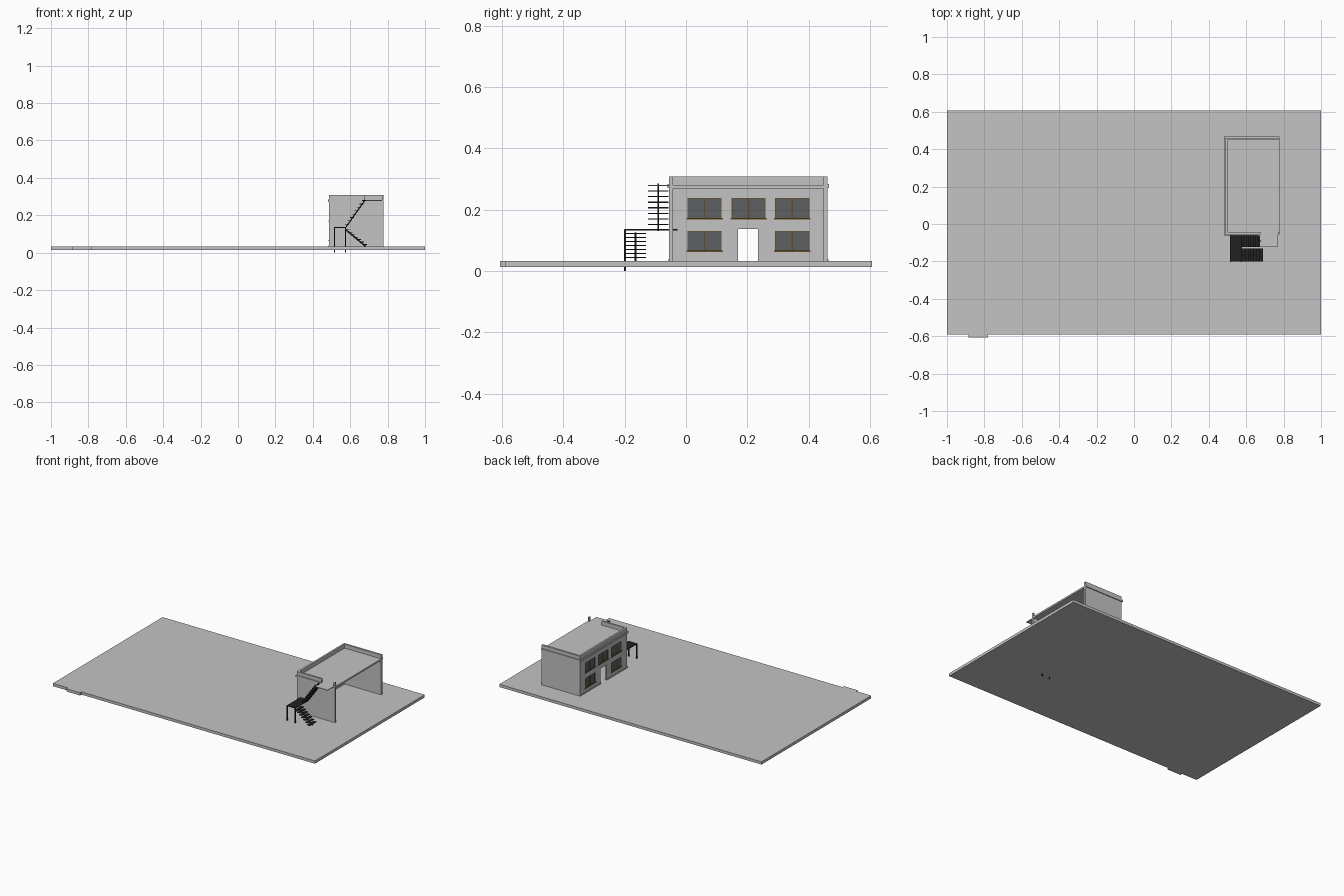
import bpy, bmesh

if "Cube" in bpy.data.objects:
    bpy.data.objects.remove(bpy.data.objects["Cube"])


def mat(name, c):
    m = bpy.data.materials.new(name)
    m.diffuse_color = (*c, 1)
    m.use_nodes = True
    m.node_tree.nodes["Principled BSDF"].inputs["Base Color"].default_value = m.diffuse_color
    return m


GREY = mat("plaster grey", (0.55, 0.55, 0.55))
GLASS = mat("dark glass", (0.11, 0.115, 0.12))
BROWN = mat("brown frame", (0.14, 0.075, 0.015))
IRON = mat("black iron", (0.015, 0.015, 0.015))


def finish(name, bm, m):
    bmesh.ops.recalc_face_normals(bm, faces=bm.faces)
    me = bpy.data.meshes.new(name)
    bm.to_mesh(me)
    bm.free()
    me.materials.append(m)
    ob = bpy.data.objects.new(name, me)
    bpy.context.collection.objects.link(ob)
    return ob


def boxes(name, m, *specs):
    """One object from boxes given as (x0, x1, y0, y1, z0, z1)."""
    bm = bmesh.new()
    for x0, x1, y0, y1, z0, z1 in specs:
        vs = bmesh.ops.create_cube(bm, size=1)["verts"]
        for v in vs:
            v.co.x = x1 if v.co.x > 0 else x0
            v.co.y = y1 if v.co.y > 0 else y0
            v.co.z = z1 if v.co.z > 0 else z0
    return finish(name, bm, m)


def prism(name, m, pts, axis, lo, hi):
    """Extrude a profile: axis 'y' takes (x, z) points, axis 'z' takes (x, y)."""
    bm = bmesh.new()
    f = bm.faces.new([bm.verts.new((a, lo, b) if axis == "y" else (a, b, lo)) for a, b in pts])
    r = bmesh.ops.extrude_face_region(bm, geom=[f])
    d = hi - lo
    bmesh.ops.translate(bm, vec=(0, d, 0) if axis == "y" else (0, 0, d),
                        verts=[v for v in r["geom"] if isinstance(v, bmesh.types.BMVert)])
    return finish(name, bm, m)


X0, X1, Y0, Y1 = 0.487, 0.779, -0.055, 0.461   # building footprint
T, G, ROOF, TOP = 0.013, 0.033, 0.281, 0.308   # wall, ground, roof, parapet

# ground slab with small projecting kerb at the front left
prism("ground_slab", GREY,
      [(-1, -0.59), (-0.885, -0.59), (-0.885, -0.606), (-0.78, -0.606), (-0.78, -0.59),
       (1, -0.59), (1, 0.598), (-1, 0.598)], "z", 0.014, G)
boxes("ground_back_edge", GREY, (-1, 1, 0.598, 0.606, 0.014, G))

# street facade: grid of cells with the openings left out
wins = [(0.005, 0.116, 0.17, 0.238), (0.149, 0.26, 0.17, 0.238), (0.291, 0.402, 0.17, 0.238),
        (0.005, 0.116, 0.064, 0.131), (0.291, 0.402, 0.064, 0.131)]
holes = wins + [(0.17, 0.235, G, 0.137)]
ys = sorted({Y0, Y1, *[h[0] for h in holes], *[h[1] for h in holes]})
zs = sorted({G, TOP, *[h[2] for h in holes], *[h[3] for h in holes]})
bm = bmesh.new()
for a, b in zip(ys, ys[1:]):
    for c, d in zip(zs, zs[1:]):
        y, z = (a + b) / 2, (c + d) / 2
        if not any(h[0] < y < h[1] and h[2] < z < h[3] for h in holes):
            bm.faces.new([bm.verts.new((X0, *p)) for p in ((a, c), (b, c), (b, d), (a, d))])
bmesh.ops.remove_doubles(bm, verts=bm.verts, dist=1e-5)
r = bmesh.ops.extrude_face_region(bm, geom=bm.faces[:], use_keep_orig=True)
bmesh.ops.translate(bm, vec=(T, 0, 0), verts=[v for v in r["geom"] if isinstance(v, bmesh.types.BMVert)])
finish("facade_wall", bm, GREY)

# windows: two panes each, thin frame, mullion and sill
for i, (a, b, c, d) in enumerate(wins):
    boxes(f"window_glass_{i}", GLASS, (X0 + 0.005, X0 + 0.009, a, b, c, d))
    k, mid = 0.002, (a + b) / 2
    fx = (X0 + 0.003, X0 + 0.011)
    boxes(f"window_frame_{i}", BROWN,
          (*fx, a, a + k, c, d), (*fx, b - k, b, c, d), (*fx, a, b, d - k, d),
          (*fx, mid - k, mid + k, c, d))
    boxes(f"window_sill_{i}", BROWN, (X0 - 0.004, X0 + T + 0.003, a - 0.004, b + 0.004, c - 0.002, c + 0.003))

# end walls; the right side is open
boxes("back_wall", GREY, (X0 + T, X1, Y1 - T, Y1, G, TOP))
GX0, GX1 = 0.675, 0.769                        # gap in the parapet for the stair
prism("front_wall", GREY,
      [(X0 + T, G), (X1, G), (X1, TOP), (GX1, TOP), (GX1, ROOF), (GX0, ROOF), (GX0, TOP), (X0 + T, TOP)],
      "y", Y0, Y0 + T)

# roof and stair landing
boxes("roof_slab", GREY, (X0 + T, X1, Y0 + T, Y1 - T, 0.27, ROOF))
boxes("top_landing", GREY, (GX0, GX1, -0.122, Y0, ROOF - 0.004, ROOF))

# cornice and plinth mouldings
e = 0.006
boxes("cornice", GREY,
      (X0 - e, X0, Y0 - e, Y1 + e, 0.271, 0.284),
      (X0, X1, Y1, Y1 + e, 0.271, 0.284),
      (X0, GX0, Y0 - e, Y0, 0.271, 0.284))
boxes("plinth", GREY,
      (X0 - 0.003, X0, Y0 - 0.003, 0.17, G, G + 0.005),
      (X0 - 0.003, X0, 0.235, Y1 + 0.003, G, G + 0.005))

# outside stair: middle platform on two posts
boxes("stair_platform", IRON, (0.513, 0.578, -0.2, -0.028, 0.132, 0.137))
boxes("platform_posts", IRON,
      (0.513, 0.519, -0.202, -0.196, 0, 0.135), (0.572, 0.578, -0.202, -0.196, 0, 0.135))


# stair flights: thin open treads on one central stringer
def flight(name, start, end, y0, y1, n, w):
    (xa, za), (xb, zb) = start, end
    specs = []
    for i in range(n):
        t = i / (n - 1)
        x, z = xa + (xb - xa) * t, za + (zb - za) * t
        specs.append((x - w / 2, x + w / 2, y0, y1, z - 0.0035, z))
    boxes(name + "_treads", IRON, *specs)
    m = (y0 + y1) / 2
    ex, ez = (xb - xa) * 0.07, (zb - za) * 0.07
    p, q = (xa - ex, za - ez - 0.003), (xb + ex, zb + ez - 0.003)
    prism(name + "_stringer", IRON,
          [p, q, (q[0], q[1] - 0.011), (p[0], p[1] - 0.011)], "y", m - 0.003, m + 0.003)


flight("lower_flight", (0.678, 0.046), (0.585, 0.124), -0.2, -0.13, 7, 0.021)
flight("upper_flight", (0.583, 0.154), (0.673, 0.2805), -0.124, -0.057, 8, 0.021)
